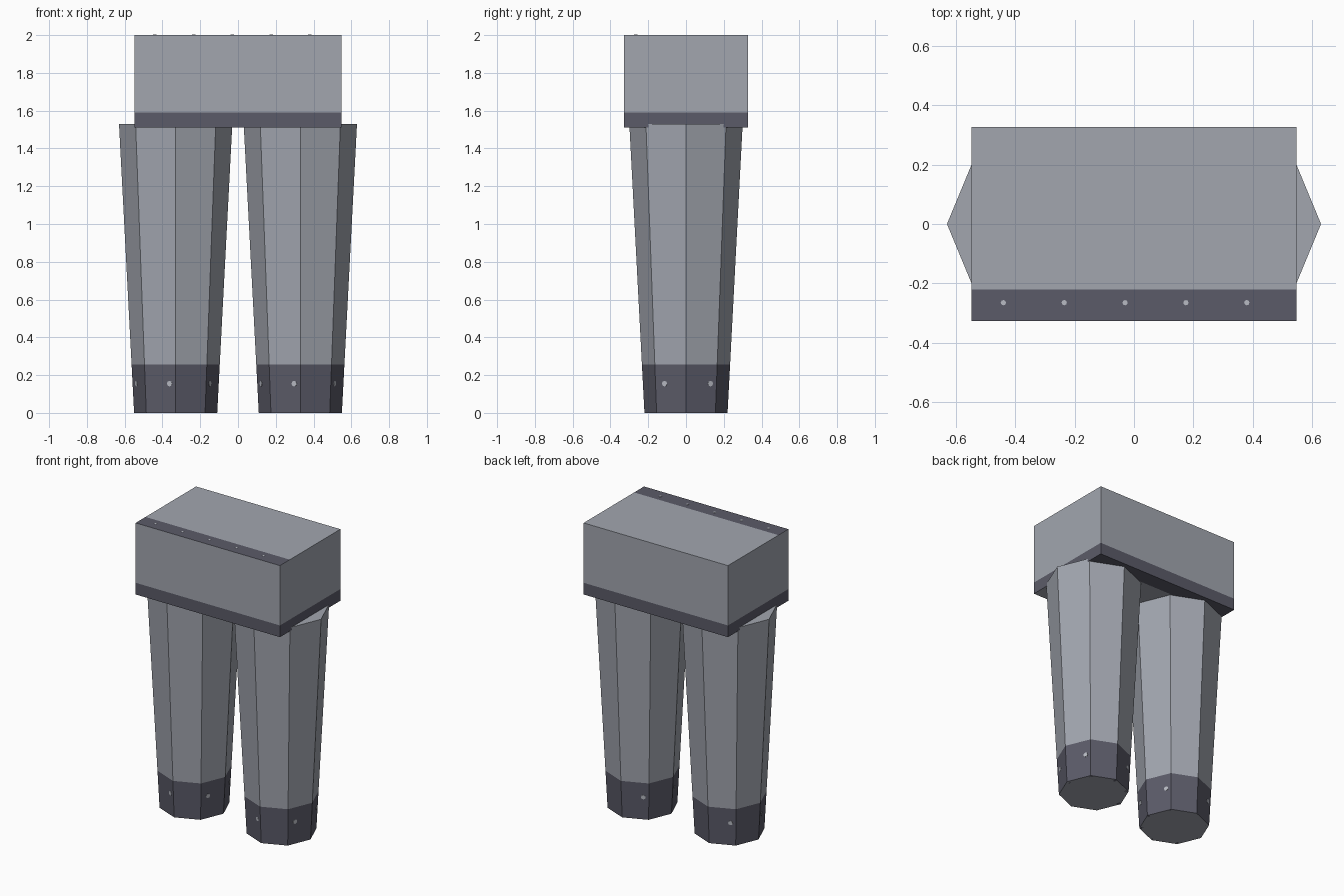
import bpy, bmesh, math
from mathutils import Vector, Matrix

cube = bpy.data.objects.get("Cube")
if cube:
    bpy.data.objects.remove(cube, do_unlink=True)


def material(name, rgb):
    m = bpy.data.materials.new(name)
    m.use_nodes = True
    m.diffuse_color = (*rgb, 1)
    m.node_tree.nodes["Principled BSDF"].inputs["Base Color"].default_value = (*rgb, 1)
    return m


BODY = material("light_grey", (0.36, 0.38, 0.43))
TRIM = material("dark_grey", (0.105, 0.105, 0.14))
RIVET = material("rivet_grey", (0.48, 0.50, 0.55))


def finish(bm, name, mats, location=(0, 0, 0)):
    mesh = bpy.data.meshes.new(name)
    bm.normal_update()
    bm.to_mesh(mesh)
    bm.free()
    for m in mats:
        mesh.materials.append(m)
    obj = bpy.data.objects.new(name, mesh)
    obj.location = location
    bpy.context.collection.objects.link(obj)
    return obj


def cut(bm, point, normal):
    geom = bm.verts[:] + bm.edges[:] + bm.faces[:]
    bmesh.ops.bisect_plane(bm, geom=geom, plane_co=point, plane_no=normal)


def stud(bm, pos, normal, radius, sides=8):
    turn = Vector(normal).to_track_quat('Z', 'Y').to_matrix().to_4x4()
    bmesh.ops.create_cone(bm, cap_ends=True, segments=sides, radius1=radius,
                          radius2=radius, depth=0.004,
                          matrix=Matrix.Translation(pos) @ turn)


# Hip block with a band round the foot and one strip each above and below
LOW, HIGH, HALF_X, HALF_Y = 1.51, 2.0, 0.547, 0.327
BAND, STRIP = 1.59, 0.22
bm = bmesh.new()
bmesh.ops.create_cube(bm, size=1, matrix=Matrix.Translation((0, 0, (LOW + HIGH) / 2))
                      @ Matrix.Diagonal((2 * HALF_X, 2 * HALF_Y, HIGH - LOW, 1)))
cut(bm, (0, 0, BAND), (0, 0, 1))
cut(bm, (0, STRIP, 0), (0, 1, 0))
cut(bm, (0, -STRIP, 0), (0, 1, 0))
bm.normal_update()
for f in bm.faces:
    c = f.calc_center_median()
    if f.normal.z > 0.5:
        dark = c.y < -STRIP
    elif f.normal.z < -0.5:
        dark = c.y > STRIP
    else:
        dark = c.z < BAND
    f.material_index = int(dark)
finish(bm, "hip_block", [BODY, TRIM])

# Rivets along the top strip
bm = bmesh.new()
for i in range(5):
    stud(bm, (-0.44 + 0.205 * i, -0.265, HIGH), (0, 0, 1), 0.009)
finish(bm, "hip_rivets", [RIVET])

# Tapered eight-sided legs with dark cuffs
FOOT_R, TOP_R, LEG_H, CUFF = 0.22, 0.30, 1.53, 0.255
RIVET_Z = 0.155
SLOPE = (TOP_R - FOOT_R) / LEG_H


def corner(k, radius, z):
    a = -math.pi / 2 + k * math.pi / 4
    return Vector((radius * math.cos(a), radius * math.sin(a), z))


for side, x in (("left", 0.33), ("right", -0.33)):
    bm = bmesh.new()
    bmesh.ops.create_cone(bm, cap_ends=True, segments=8, radius1=FOOT_R, radius2=TOP_R,
                          depth=LEG_H, matrix=Matrix.Translation((0, 0, LEG_H / 2)))
    cut(bm, (0, 0, CUFF), (0, 0, 1))
    bm.normal_update()
    for f in bm.faces:
        c = f.calc_center_median()
        f.material_index = int(c.z < CUFF and abs(f.normal.z) < 0.5)
    finish(bm, side + "_leg", [BODY, TRIM], (x, 0, 0))

    # Cuff rivets, placed by fraction along the facets
    bm = bmesh.new()
    radius = FOOT_R + SLOPE * RIVET_Z
    for i in range(5):
        t = -3.2 + 1.5 * i
        k = math.floor(t)
        pos = corner(k, radius, RIVET_Z).lerp(corner(k + 1, radius, RIVET_Z), t - k)
        normal = corner(k + 0.5, 1, -SLOPE * math.cos(math.pi / 8))
        stud(bm, pos, normal, 0.015)
    finish(bm, side + "_cuff_rivets", [RIVET], (x, 0, 0))

    # Small dark marks at the corners of the sole
    bm = bmesh.new()
    for k in range(8):
        stud(bm, corner(k, FOOT_R - 0.015, 0.001), (0, 0, -1), 0.013, 6)
    finish(bm, side + "_sole_marks", [TRIM], (x, 0, 0.001))
